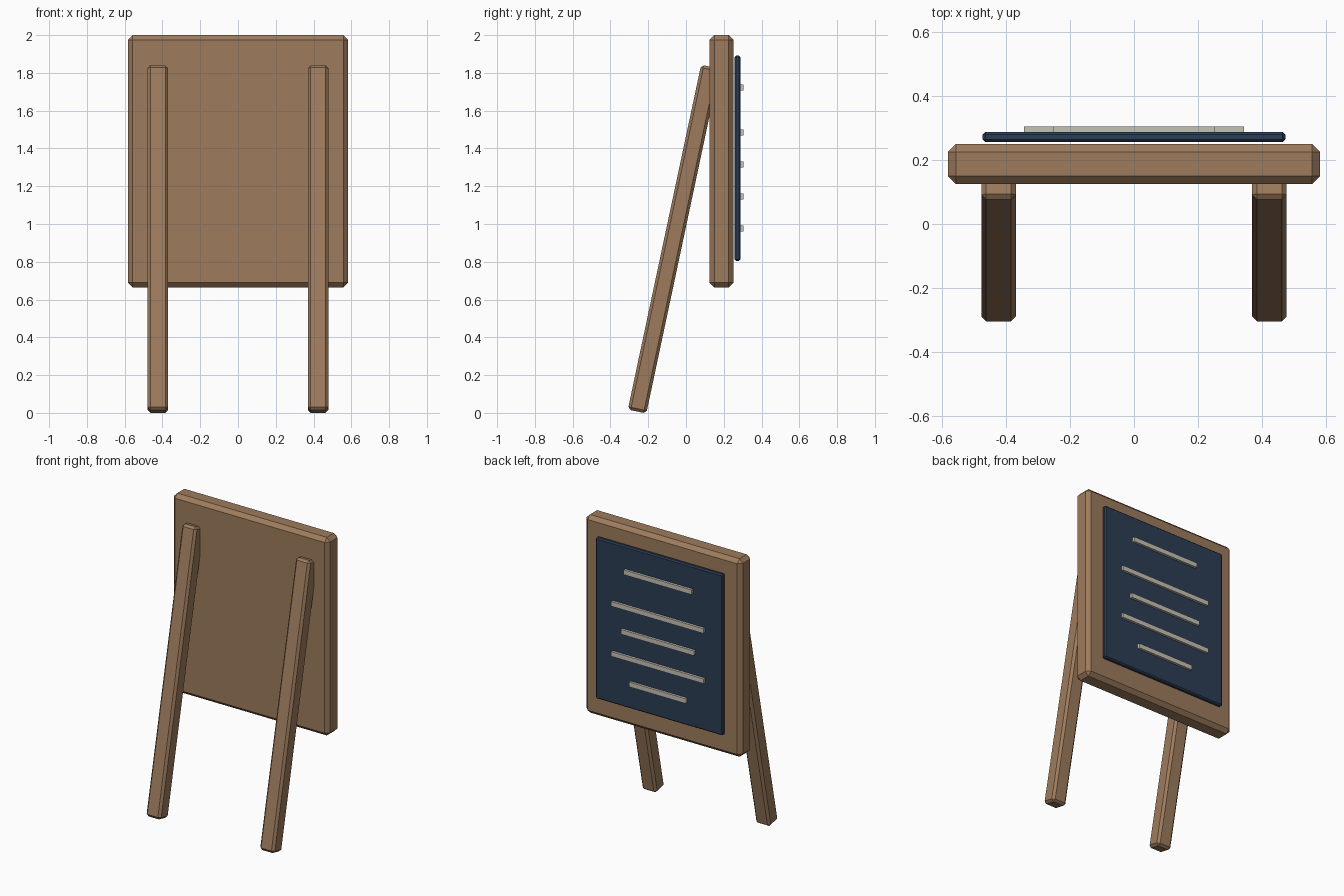
import bpy
import bmesh
import math

if "Cube" in bpy.data.objects:
    bpy.data.objects.remove(bpy.data.objects["Cube"])


def material(name, rgb):
    m = bpy.data.materials.new(name)
    m.diffuse_color = (*rgb, 1)
    m.use_nodes = True
    m.node_tree.nodes["Principled BSDF"].inputs["Base Color"].default_value = m.diffuse_color
    return m


wood = material("wood", (0.34, 0.20, 0.11))
slate = material("slate", (0.025, 0.047, 0.09))
chalk = material("chalk", (0.56, 0.54, 0.46))


def box(name, centre, size, mat, chamfer=0.0, tilt=0.0):
    """Flat-faced box with optional chamfered edges, tilted about x."""
    bm = bmesh.new()
    bmesh.ops.create_cube(bm, size=1)
    bmesh.ops.scale(bm, vec=size, verts=bm.verts)
    if chamfer:
        bmesh.ops.bevel(bm, geom=bm.edges[:], offset=chamfer, segments=1,
                        profile=0.5, affect='EDGES')
    mesh = bpy.data.meshes.new(name)
    bm.to_mesh(mesh)
    bm.free()
    mesh.materials.append(mat)
    ob = bpy.data.objects.new(name, mesh)
    ob.location = centre
    ob.rotation_euler.x = tilt
    bpy.context.collection.objects.link(ob)
    return ob


# Thick wooden board
box("board", (0, 0.188, 1.332), (1.166, 0.126, 1.336), wood, 0.025)

# Dark writing panel on the back face
box("panel", (0, 0.273, 1.348), (0.948, 0.031, 1.086), slate, 0.008)

# Raised line strips: (height, length)
lines = [(1.722, 0.506), (1.484, 0.69), (1.315, 0.545), (1.146, 0.69), (0.976, 0.424)]
for i, (z, length) in enumerate(lines):
    box(f"line_strip_{i + 1}", (0, 0.295, z), (length, 0.02, 0.032), chalk)

# Two leaning legs
for label, side in (("left", -1), ("right", 1)):
    box(f"{label}_leg", (side * 0.424, -0.065, 0.92), (0.108, 0.1, 1.866),
        wood, 0.015, -math.radians(12))
